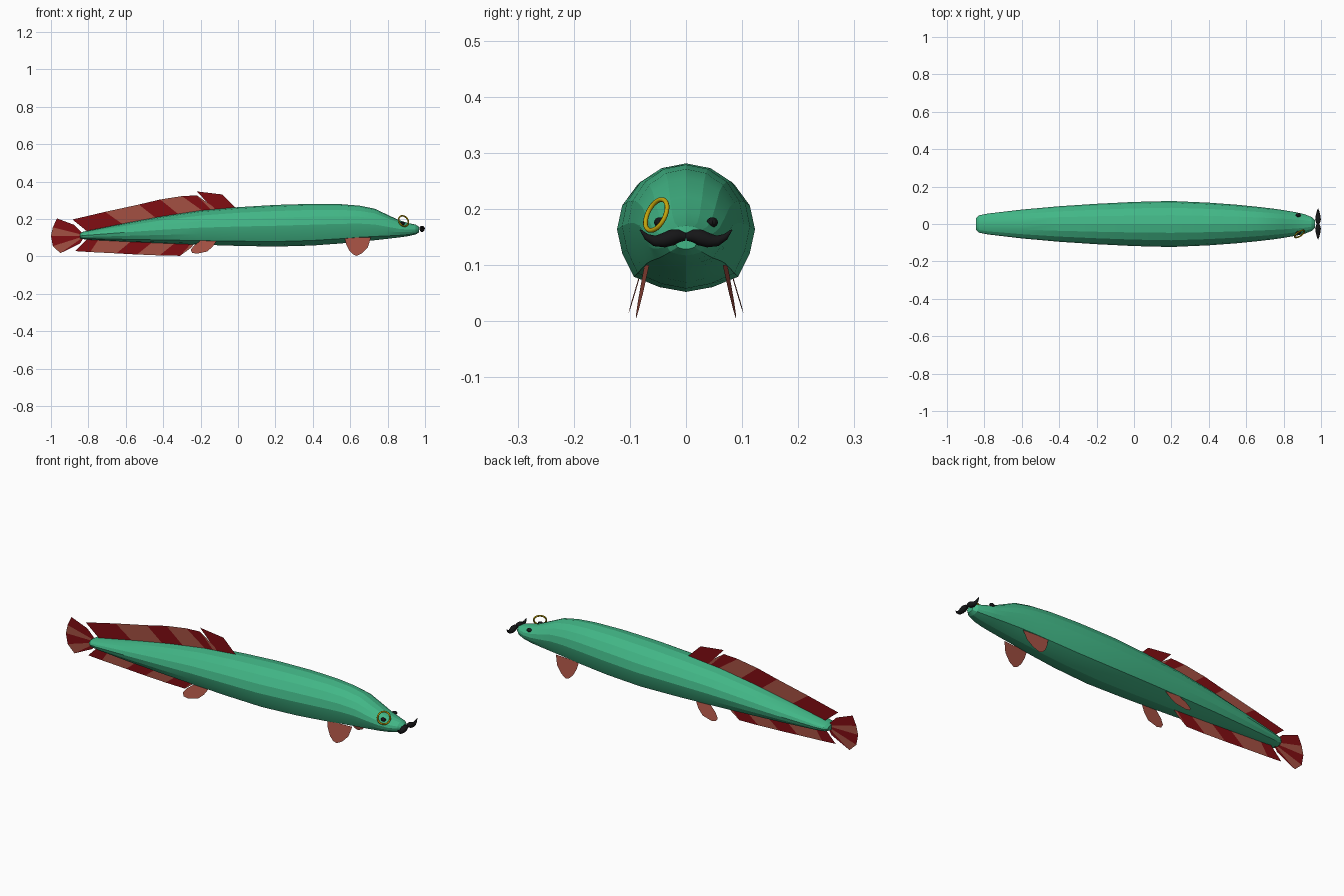
import bpy, bmesh, math
from mathutils import Vector

if "Cube" in bpy.data.objects:
    bpy.data.objects.remove(bpy.data.objects["Cube"])


def material(name, rgb):
    m = bpy.data.materials.new(name)
    m.diffuse_color = (*rgb, 1)
    m.use_nodes = True
    m.node_tree.nodes["Principled BSDF"].inputs["Base Color"].default_value = m.diffuse_color
    return m


GREEN = material("sea green", (0.054, 0.47, 0.24))
DARK = material("dark red", (0.22, 0.004, 0.006))
LIGHT = material("light red", (0.37, 0.08, 0.055))
GOLD = material("gold", (0.55, 0.37, 0.004))
BLACK = material("black", (0.008, 0.008, 0.009))


def make(name, verts, faces, mats, indices=None, smooth=None):
    me = bpy.data.meshes.new(name)
    me.from_pydata([tuple(v) for v in verts], [], faces)
    for m in mats:
        me.materials.append(m)
    if indices:
        for p, i in zip(me.polygons, indices):
            p.material_index = i
    if smooth is not None:
        bm = bmesh.new()
        bm.from_mesh(me)
        bmesh.ops.recalc_face_normals(bm, faces=bm.faces)
        bm.to_mesh(me)
        bm.free()
    ob = bpy.data.objects.new(name, me)
    bpy.context.collection.objects.link(ob)
    if smooth:
        bpy.ops.object.select_all(action='DESELECT')
        ob.select_set(True)
        bpy.context.view_layer.objects.active = ob
        bpy.ops.object.shade_smooth_by_angle(angle=math.radians(smooth))
    return ob


def loft(name, rings, mat, smooth):
    """Skin a list of equal rings and cap both ends."""
    n = len(rings[0])
    verts = [v for r in rings for v in r]
    faces = [(k * n + i, k * n + (i + 1) % n, (k + 1) * n + (i + 1) % n, (k + 1) * n + i)
             for k in range(len(rings) - 1) for i in range(n)]
    faces += [tuple(range(n)), tuple(range(len(verts) - n, len(verts)))]
    return make(name, verts, faces, [mat], smooth=smooth)


# Body: x, half width, top, bottom at each station
stations = [
    (-0.845, 0.030, 0.122, 0.096), (-0.83, 0.046, 0.131, 0.092), (-0.78, 0.056, 0.142, 0.088),
    (-0.6, 0.077, 0.178, 0.079), (-0.4, 0.095, 0.215, 0.070), (-0.2, 0.108, 0.245, 0.062),
    (0.0, 0.118, 0.263, 0.056), (0.2, 0.123, 0.275, 0.052), (0.4, 0.114, 0.281, 0.058),
    (0.55, 0.103, 0.279, 0.069), (0.65, 0.093, 0.271, 0.079), (0.73, 0.084, 0.255, 0.086),
    (0.80, 0.074, 0.222, 0.094), (0.86, 0.064, 0.194, 0.101), (0.91, 0.053, 0.178, 0.108),
    (0.95, 0.037, 0.170, 0.117), (0.968, 0.020, 0.158, 0.128),
]
SIDES = 16
rings = []
for x, w, top, bot in stations:
    ring = []
    for i in range(SIDES):
        a = math.tau * i / SIDES
        s, c = math.sin(a), math.cos(a)
        k = 1.07 if c < -0.5 and abs(s) > 0.5 else 1  # fuller lower corners
        ring.append((x, w * s * k, (top + bot) / 2 + (top - bot) / 2 * c * k))
    rings.append(ring)
loft("body", rings, GREEN, 15)


# Striped fins: flat sheets between an outer edge and a root line
def striped_fin(name, outer, root, first_dark):
    n = len(outer)
    verts = [(x, 0, z) for x, z in outer + root]
    faces = [(i, i + 1, n + i + 1, n + i) for i in range(n - 1)]
    idx = [(i + (0 if first_dark else 1)) % 2 for i in range(n - 1)]
    make(name, verts, faces, [DARK, LIGHT], idx)


striped_fin("rear_back_fin",
            [(-0.885, 0.197), (-0.71, 0.238), (-0.53, 0.277), (-0.416, 0.304),
             (-0.30, 0.322), (-0.22, 0.326), (-0.135, 0.267)],
            [(-0.79, 0.12), (-0.60, 0.16), (-0.42, 0.19), (-0.30, 0.21),
             (-0.17, 0.23), (-0.13, 0.235), (-0.11, 0.235)], True)
striped_fin("front_back_fin", [(-0.22, 0.347), (-0.085, 0.331), (-0.01, 0.258)],
            [(-0.12, 0.24), (-0.07, 0.24), (-0.01, 0.24)], True)
bpy.data.objects["front_back_fin"].data.polygons[1].material_index = 0
striped_fin("belly_fin",
            [(-0.87, 0.028), (-0.79, 0.023), (-0.65, 0.016), (-0.54, 0.010),
             (-0.42, 0.005), (-0.31, 0.003), (-0.255, 0.043)],
            [(-0.80, 0.10), (-0.74, 0.10), (-0.56, 0.09), (-0.44, 0.09),
             (-0.32, 0.085), (-0.24, 0.08), (-0.22, 0.08)], True)
striped_fin("tail_fin",
            [(-0.875, 0.168), (-0.968, 0.203), (-0.99, 0.155), (-1.0, 0.11),
             (-0.99, 0.055), (-0.95, 0.017), (-0.845, 0.068)],
            [(-0.825, 0.118), (-0.825, 0.116), (-0.825, 0.114), (-0.825, 0.110),
             (-0.825, 0.107), (-0.825, 0.104), (-0.825, 0.100)], True)
for p, i in zip(bpy.data.objects["tail_fin"].data.polygons, (0, 0, 1, 0, 1, 0)):
    p.material_index = i


# Paired lower fins, splayed outwards
def side_fins(name, outline, y_top, z_top, splay, sweep):
    x0 = outline[0][0]
    for side, label in ((-1, "right"), (1, "left")):
        verts = [(x, side * (y_top + (z_top - z) * splay + (x - x0) * sweep), z)
                 for x, z in outline]
        make(f"{name}_{label}", verts, [tuple(range(len(verts)))], [LIGHT])


side_fins("front_fin",
          [(0.57, 0.10), (0.578, 0.065), (0.595, 0.03), (0.615, 0.010), (0.635, 0.003),
           (0.665, 0.018), (0.695, 0.05), (0.71, 0.10)], 0.076, 0.09, 0.20, -0.06)
side_fins("hind_fin",
          [(-0.20, 0.085), (-0.235, 0.058), (-0.253, 0.034), (-0.245, 0.019), (-0.22, 0.014),
           (-0.165, 0.026), (-0.135, 0.052), (-0.11, 0.09)], 0.082, 0.085, 0.28, -0.02)

# Eyes
for side, label in ((-1, "right"), (1, "left")):
    bm = bmesh.new()
    bmesh.ops.create_uvsphere(bm, u_segments=12, v_segments=8, radius=1)
    for v in bm.verts:
        v.co = Vector((0.878 + v.co.x * 0.014, side * (0.047 + v.co.y * 0.010), 0.176 + v.co.z * 0.009))
    me = bpy.data.meshes.new(f"eye_{label}")
    bmesh.ops.recalc_face_normals(bm, faces=bm.faces)
    bm.to_mesh(me)
    bm.free()
    me.materials.append(BLACK)
    bpy.context.collection.objects.link(bpy.data.objects.new(f"eye_{label}", me))

# Eyeglass ring
normal = Vector((0.5, -0.75, 0.38))
bpy.ops.mesh.primitive_torus_add(major_segments=28, minor_segments=8, major_radius=0.030,
                                 minor_radius=0.0042, location=(0.885, -0.053, 0.189),
                                 rotation=normal.to_track_quat('Z', 'Y').to_euler())
ring = bpy.context.object
ring.name = "eyeglass_ring"
ring.data.materials.append(GOLD)
bpy.ops.object.shade_smooth_by_angle(angle=math.radians(50))

# Moustache halves: y, z, radius along a curl
curl = [(0.0, 0.150, 0.007), (0.012, 0.152, 0.012), (0.025, 0.149, 0.015), (0.040, 0.144, 0.0135),
        (0.056, 0.143, 0.010), (0.070, 0.150, 0.006), (0.082, 0.163, 0.001)]
for side, label in ((-1, "right"), (1, "left")):
    rings = []
    for i, (y, z, r) in enumerate(curl):
        a, b = curl[max(i - 1, 0)], curl[min(i + 1, len(curl) - 1)]
        t = Vector((0, b[0] - a[0], b[1] - a[1])).normalized()
        up = Vector((0, -t.z, t.y))
        c = Vector((0.984, y, z))
        pts = [c + Vector((1, 0, 0)) * r * math.cos(k * math.tau / 10) + up * r * math.sin(k * math.tau / 10)
               for k in range(10)]
        rings.append([(p.x, side * p.y, p.z) for p in pts])
    loft(f"moustache_{label}", rings, BLACK, 40)
